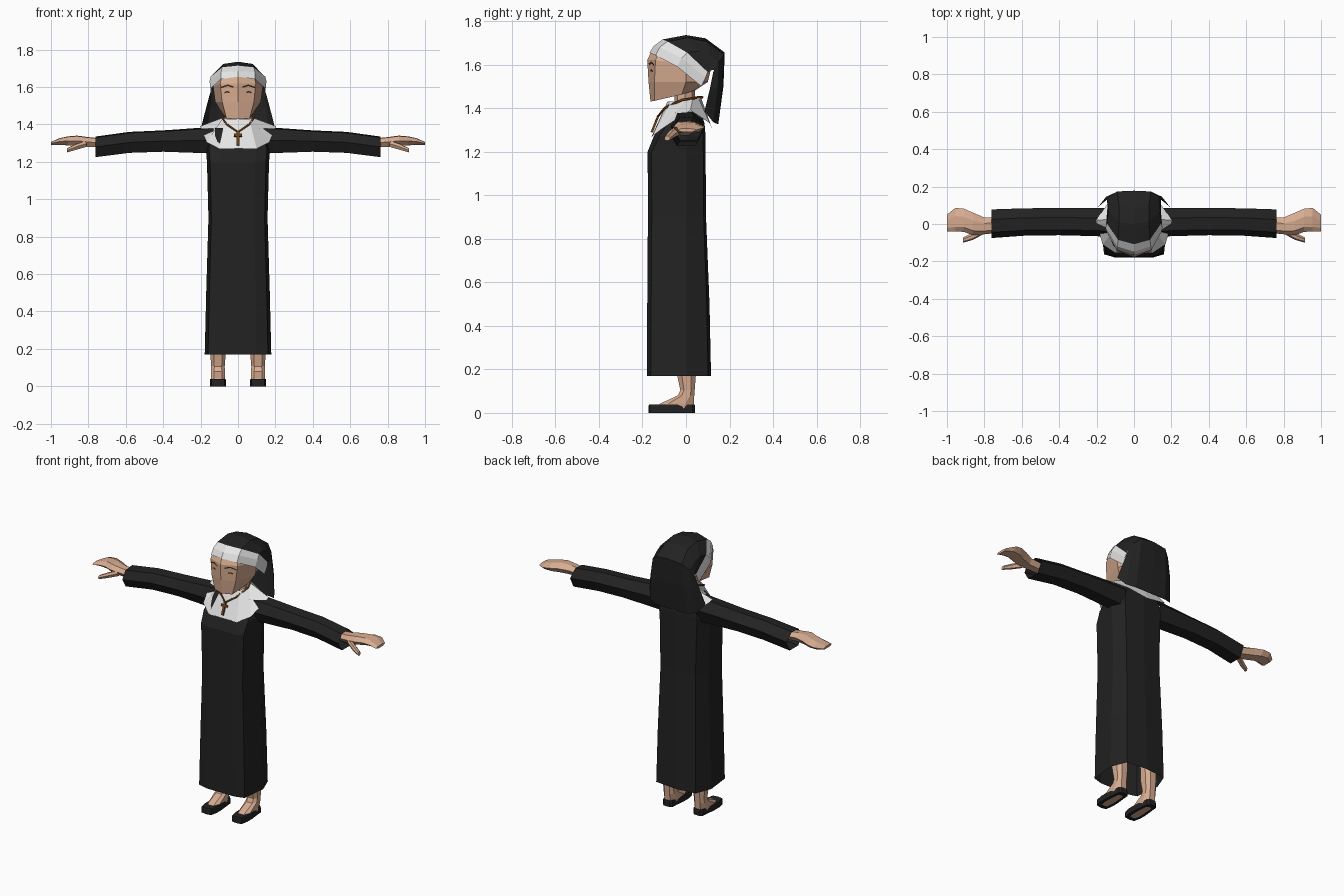
import bpy, bmesh, math
from mathutils import Vector


def material(name, rgb):
    m = bpy.data.materials.new(name)
    m.diffuse_color = (*rgb, 1)
    return m


BLACK = material("black cloth", (0.016, 0.016, 0.016))
WHITE = material("white linen", (0.78, 0.78, 0.78))
SKIN = material("skin", (0.68, 0.41, 0.28))
BROWN = material("brown wood", (0.15, 0.05, 0.008))
DARK = material("dark brow", (0.04, 0.018, 0.01))


def loft(name, rings, mat, cap0=False, cap1=False, closed=True, end_mat=None):
    """Skin a list of equal-length point rings with quads."""
    bm = bmesh.new()
    rows = [[bm.verts.new(p) for p in r] for r in rings]
    n = len(rows[0])
    for a, b in zip(rows, rows[1:]):
        for i in range(n if closed else n - 1):
            j = (i + 1) % n
            bm.faces.new((a[i], a[j], b[j], b[i]))
    if cap0:
        bm.faces.new(rows[0])
    if cap1:
        f = bm.faces.new(rows[-1])
        f.material_index = 1 if end_mat else 0
    bmesh.ops.recalc_face_normals(bm, faces=bm.faces)
    me = bpy.data.meshes.new(name)
    bm.to_mesh(me)
    bm.free()
    me.materials.append(mat)
    if end_mat:
        me.materials.append(end_mat)
    ob = bpy.data.objects.new(name, me)
    bpy.context.collection.objects.link(ob)
    return ob


def sym(half):
    """Mirror a right-hand profile that starts on the centre line."""
    left = [(-x, y, z) for x, y, z in reversed(half) if x > 1e-6]
    return half + left


def arc(half):
    """Open left-to-right strip from a centre-to-side profile."""
    return [(-x, y, z) for x, y, z in reversed(half[1:])] + half


def limb_ring(s, x, y0, y1, z0, z1):
    """Six-sided section across an arm."""
    d, h = y1 - y0, z1 - z0
    return [(s * x, y0 + d * v, z0 + h * w) for v, w in
            ((.22, 0), (.78, 0), (1, .6), (.65, 1), (.2, .95), (0, .5))]


def box(name, size, loc, tilt, mat):
    bpy.ops.mesh.primitive_cube_add(size=1, location=loc, rotation=(tilt, 0, 0))
    ob = bpy.context.object
    ob.name, ob.scale = name, size
    ob.data.materials.append(mat)


# Robe
rows = []
for z, w, yf, yb, cut in ((.17, .178, -.18, .115, .018), (.5, .17, -.178, .108, .018),
                          (.9, .158, -.175, .092, .018), (1.2, .166, -.176, .09, .018),
                          (1.27, .172, -.148, .09, .025), (1.33, .155, -.113, .085, .03),
                          (1.38, .13, -.08, .07, .03)):
    rows.append(sym([(0, yf, z), (.55 * w, yf, z), (.9 * w, yf + cut, z), (w, 0, z),
                     (.78 * w, yb * .88, z), (0, yb, z)]))
loft("robe", rows, BLACK, cap1=True)

# Collar
loft("collar", [
    sym([(0, -.085, 1.43), (.06, -.07, 1.43), (.08, 0, 1.435), (.07, .03, 1.44), (.05, .06, 1.44), (0, .07, 1.445)]),
    sym([(0, -.158, 1.27), (.1, -.155, 1.27), (.168, -.11, 1.305), (.203, .02, 1.39), (.14, .11, 1.33), (0, .12, 1.305)]),
], WHITE)

# Neck
loft("neck", [[(r * math.cos(i * math.pi / 4), .9 * r * math.sin(i * math.pi / 4) - .005, z)
               for i in range(8)] for z, r in ((1.39, .06), (1.43, .052), (1.5, .052))], SKIN)

# Head
loft("head", [
    sym([(0, -.163, 1.43), (.062, -.145, 1.433), (.085, -.02, 1.462), (.05, .03, 1.478), (0, .04, 1.48)]),
    sym([(0, -.172, 1.52), (.085, -.145, 1.52), (.122, 0, 1.52), (.09, .08, 1.52), (0, .1, 1.52)]),
    sym([(0, -.178, 1.62), (.095, -.14, 1.62), (.133, 0, 1.6), (.1, .09, 1.6), (0, .12, 1.6)]),
    sym([(0, -.155, 1.67), (.085, -.12, 1.665), (.11, 0, 1.66), (.09, .08, 1.66), (0, .1, 1.66)]),
], SKIN, True, True)

# Headband
loft("headband", [
    arc([(0, -.168, 1.655), (.092, -.14, 1.642), (.148, -.04, 1.59), (.138, .07, 1.5)]),
    arc([(0, -.148, 1.685), (.09, -.12, 1.68), (.152, -.02, 1.63), (.142, .09, 1.54)]),
    arc([(0, -.108, 1.715), (.085, -.085, 1.706), (.146, .005, 1.655), (.14, .1, 1.565)]),
], WHITE, closed=False)

# Veil over the crown and down the back
loft("veil", [
    arc([(0, -.108, 1.715), (.085, -.085, 1.706), (.146, .005, 1.655), (.14, .1, 1.565)]),
    arc([(0, 0, 1.735), (.08, .01, 1.723), (.137, .06, 1.66), (.144, .12, 1.575)]),
    arc([(0, .09, 1.72), (.08, .095, 1.705), (.132, .11, 1.64), (.146, .13, 1.575)]),
    arc([(0, .178, 1.655), (.09, .174, 1.645), (.13, .15, 1.61), (.15, .125, 1.565)]),
    arc([(0, .172, 1.5), (.1, .168, 1.5), (.15, .145, 1.49), (.17, .11, 1.49)]),
    arc([(0, .148, 1.325), (.11, .148, 1.325), (.165, .125, 1.335), (.197, .085, 1.385)]),
], BLACK, closed=False)

# Necklace cord
cu = bpy.data.curves.new("necklace_cord", "CURVE")
cu.dimensions, cu.bevel_depth, cu.bevel_resolution = "3D", .006, 0
path = sym([(0, -.13, 1.36), (.06, -.098, 1.4), (.086, -.02, 1.437), (.055, .06, 1.45), (0, .075, 1.45)])
sp = cu.splines.new("POLY")
sp.points.add(len(path) - 1)
for p, q in zip(sp.points, path):
    p.co = (*q, 1)
sp.use_cyclic_u = True
cu.materials.append(BROWN)
bpy.context.collection.objects.link(bpy.data.objects.new("necklace_cord", cu))

# Cross pendant
TILT = -math.radians(22)
box("cross_upright", (.014, .01, .078), (0, -.143, 1.325), TILT, BROWN)
box("cross_bar", (.042, .01, .014), (0, -.137, 1.342), TILT, BROWN)

for s, side in ((1, "left"), (-1, "right")):
    # Brow and eye plates lying on the face
    for part, pts in (("brow", ((.025, 1.6), (.055, 1.609), (.09, 1.598))),
                      ("eye", ((.045, 1.571), (.058, 1.574), (.072, 1.57)))):
        loft(f"{side}_{part}", [[(s * x, -.18 + .385 * x + dy, z + dz) for x, z in pts]
                                for dz, dy in ((-.004, 0), (.004, -.001))], DARK, closed=False)

    # Sleeve
    loft(f"{side}_sleeve", [limb_ring(s, *a) for a in (
        (.13, -.07, .085, 1.245, 1.385), (.2, -.065, .085, 1.247, 1.382),
        (.4, -.06, .085, 1.254, 1.368), (.58, -.062, .084, 1.248, 1.36),
        (.762, -.075, .078, 1.225, 1.335))], BLACK)

    # Hand and thumb
    loft(f"{side}_hand", [limb_ring(s, *a) for a in (
        (.7, -.045, .035, 1.275, 1.322), (.8, -.055, .035, 1.28, 1.332),
        (.86, -.06, .06, 1.285, 1.34), (.91, -.042, .082, 1.288, 1.336),
        (.955, -.04, .086, 1.29, 1.326), (1, -.04, .05, 1.291, 1.306))], SKIN, True, True)
    loft(f"{side}_thumb", [limb_ring(s, *a) for a in (
        (.81, -.058, -.015, 1.28, 1.315), (.865, -.086, -.048, 1.264, 1.296),
        (.915, -.1, -.072, 1.25, 1.272))], SKIN, True, True)

    # Leg flowing into the foot
    cx = s * .107
    loft(f"{side}_leg", [[(cx + h * u, y0 + (y1 - y0) * v, z) for u, v in
                          ((-.55, 0), (.55, 0), (1, .25), (1, .75), (.5, 1), (-.5, 1), (-1, .75), (-1, .25))]
                         for z, h, y0, y1 in ((.4, .046, -.045, .045), (.17, .041, -.04, .045),
                                              (.105, .036, -.026, .04), (.08, .037, -.038, .038),
                                              (.042, .038, -.12, .036), (.02, .036, -.14, .034))],
         SKIN, True, True)

    # Shoe with a skin-coloured open underside
    half = [(0, -.172), (.034, -.166), (.043, -.12), (.043, -.07), (.036, -.01), (.033, .03), (.02, .042), (0, .042)]
    outline = [(x, y) for x, y, _ in sym([(x, y, 0) for x, y in half])]
    loft(f"{side}_shoe", [[(cx + x * k, (y + .065) * m - .065, z) for x, y in outline]
                          for k, m, z in ((.96, .98, .038), (1, 1, .03), (1, 1, 0), (.55, .72, 0))],
         BLACK, True, True, end_mat=SKIN)
